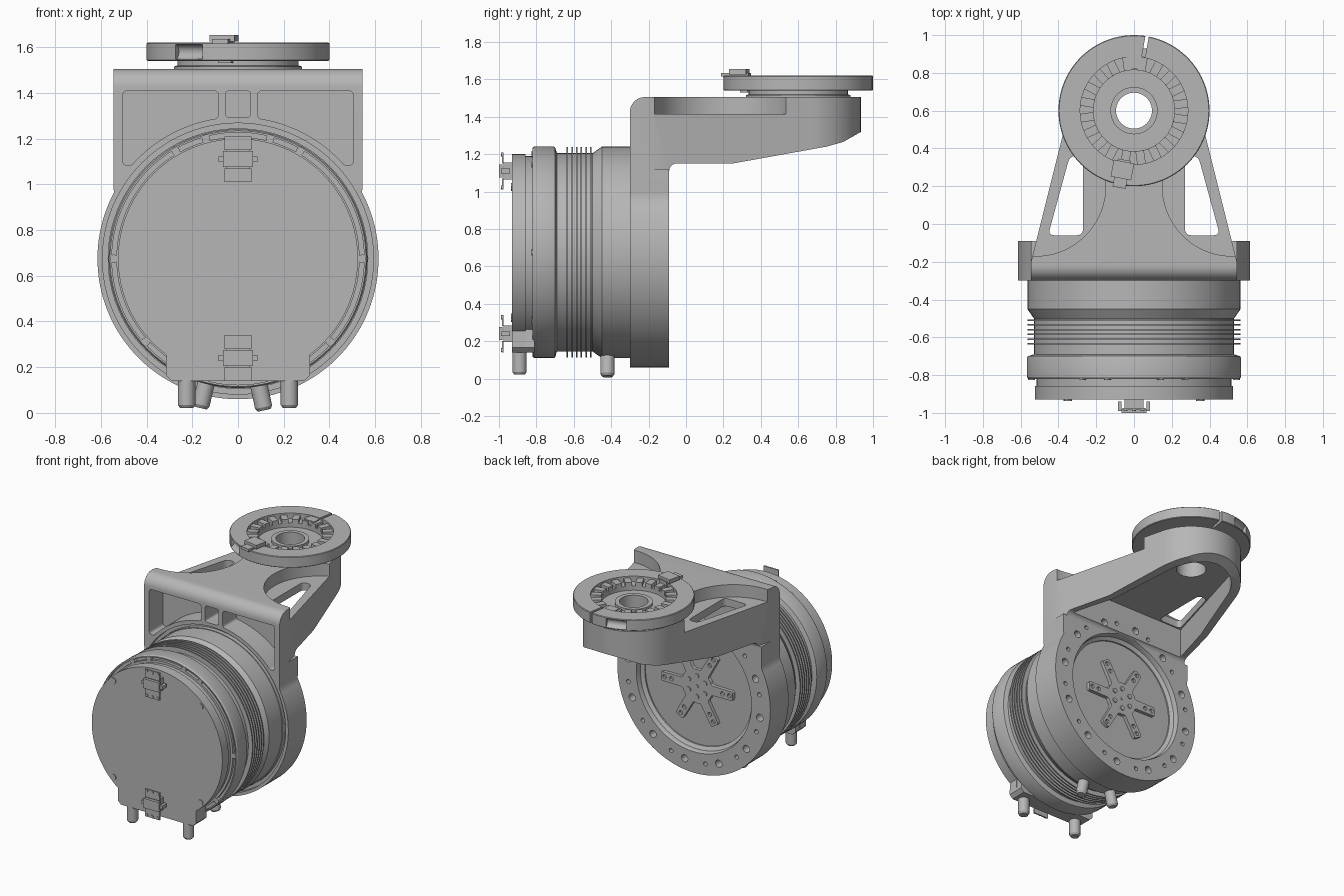
import bpy, bmesh
from math import sin, cos, radians, pi
from mathutils import Matrix, Vector

if "Cube" in bpy.data.objects:
    bpy.data.objects.remove(bpy.data.objects["Cube"])

grey = bpy.data.materials.new("machined grey")
grey.use_nodes = True
grey.diffuse_color = (0.47, 0.47, 0.47, 1)
grey.node_tree.nodes["Principled BSDF"].inputs["Base Color"].default_value = grey.diffuse_color

CZ = 0.675   # drum axis height
PY = 0.6     # pivot ring axis


def finish(name, bm):
    bmesh.ops.recalc_face_normals(bm, faces=bm.faces)
    me = bpy.data.meshes.new(name)
    bm.to_mesh(me)
    bm.free()
    me.materials.append(grey)
    ob = bpy.data.objects.new(name, me)
    bpy.context.collection.objects.link(ob)
    return ob


def prism(name, pts, lo, hi, plane):
    """Extrude a 2D outline; plane is 'xy', 'xz' or 'yz'."""
    place = {"xy": lambda a, b, c: (a, b, c), "xz": lambda a, b, c: (a, c, b),
             "yz": lambda a, b, c: (c, a, b)}[plane]
    bm = bmesh.new()
    low = [bm.verts.new(place(a, b, lo)) for a, b in pts]
    high = [bm.verts.new(place(a, b, hi)) for a, b in pts]
    bm.faces.new(low)
    bm.faces.new(high)
    n = len(pts)
    for i in range(n):
        j = (i + 1) % n
        bm.faces.new((low[i], low[j], high[j], high[i]))
    return finish(name, bm)


def lathe(name, profile, axis, loop=False, seg=96):
    """Turn (radius, position) pairs about the drum axis 'y' or the pivot axis 'z'."""
    bm = bmesh.new()
    rings = []
    for r, h in profile:
        ring = []
        for k in range(seg):
            u, v = r * cos(2 * pi * k / seg), r * sin(2 * pi * k / seg)
            ring.append(bm.verts.new((u, h, CZ + v) if axis == "y" else (u, PY + v, h)))
        rings.append(ring)
    pairs = list(zip(rings, rings[1:])) + ([(rings[-1], rings[0])] if loop else [])
    for a, b in pairs:
        for k in range(seg):
            j = (k + 1) % seg
            bm.faces.new((a[k], a[j], b[j], b[k]))
    if not loop:
        bm.faces.new(rings[0])
        bm.faces.new(rings[-1])
    return finish(name, bm)


def rods(name, specs, seg=24, tip=1.0):
    """Cylinders given as (start, end, radius)."""
    bm = bmesh.new()
    for a, b, r in specs:
        a, b = Vector(a), Vector(b)
        turn = (b - a).to_track_quat("Z", "Y").to_matrix().to_4x4()
        bmesh.ops.create_cone(bm, cap_ends=True, segments=seg, radius1=r, radius2=r * tip,
                              depth=(b - a).length, matrix=Matrix.Translation((a + b) / 2) @ turn)
    return finish(name, bm)


def boxes(name, specs):
    """Boxes given as (centre, size, turn about z, turn centre)."""
    bm = bmesh.new()
    for c, s, ang in specs:
        m = Matrix.Translation((0, PY, 0)) @ Matrix.Rotation(ang, 4, "Z") if ang is not None else Matrix()
        bmesh.ops.create_cube(bm, size=1, matrix=m @ Matrix.Translation(c) @ Matrix.Diagonal((*s, 1)))
    return finish(name, bm)


def combine(ob, other, op="DIFFERENCE"):
    mod = ob.modifiers.new("cut", "BOOLEAN")
    mod.object, mod.operation, mod.solver = other, op, "EXACT"
    bpy.context.view_layer.objects.active = ob
    bpy.ops.object.modifier_apply(modifier=mod.name)
    bpy.data.objects.remove(other)


def arc(cx, cy, r, a0, a1, n=24):
    return [(cx + r * cos(radians(a0 + (a1 - a0) * i / n)),
             cy + r * sin(radians(a0 + (a1 - a0) * i / n))) for i in range(n + 1)]


def rounded(pts, r, n=5):
    out = []
    for i, p in enumerate(pts):
        p = Vector(p)
        ends = []
        for q in (Vector(pts[i - 1]), Vector(pts[(i + 1) % len(pts)])):
            d = q - p
            ends.append(p + d.normalized() * min(r, d.length * 0.45))
        for k in range(n + 1):
            t = k / n
            out.append(tuple(ends[0] * (1 - t) ** 2 + p * 2 * t * (1 - t) + ends[1] * t * t))
    return out


def mirrored(pts):
    return [(-x, y) for x, y in pts]


def polar(r, deg, y):
    return (r * cos(radians(deg)), y, CZ + r * sin(radians(deg)))


# Bracket: tapered arm joined to a round flange
bracket = prism("bracket", [(-.545, -.2), (-.545, -.3), (.545, -.3), (.545, -.2)]
                + arc(0, PY, .335, 13, 167, 40), 1.0, 1.6, "xy")
side = [(-.3, 1.08)] + arc(-.22, 1.425, .08, 180, 90, 10) + [
    (.96, 1.505), (.96, 1.33), (.92, 1.31), (.84, 1.265), (.75, 1.24), (.25, 1.15), (-.05, 1.15)] \
    + arc(-.05, 1.11, .04, 90, 180, 6) + [(-.09, 1.08)]
combine(bracket, prism("side_profile", side, -.7, .7, "yz"), "INTERSECT")
flange = prism("flange", [(.545, 1.12), (-.545, 1.12), (-.545, 1.0)]
               + arc(0, CZ, .615, 152, 388, 80) + [(.545, 1.0)], -.3, -.09, "xz")
combine(bracket, flange, "UNION")

# Hollow underside, pivot hole, flange bore and seal groove
combine(bracket, prism("cavity", [(-.47, -.07), (.47, -.07)] + arc(0, PY, .27, 13, 167, 30),
                       1.0, 1.36, "xy"))
combine(bracket, lathe("pivot_hole", [(.1, 1.2), (.1, 1.7)], "z"))
combine(bracket, lathe("bore", [(.455, -.4), (.455, -.115), (.475, -.05)], "y"))
combine(bracket, lathe("groove", [(.57, -.35), (.593, -.35), (.593, -.27), (.57, -.27)], "y", True))

# Stepped shelves, arm windows and front pockets on both sides
pocket = rounded([(-.505, 1.41), (-.085, 1.41)] + arc(0, CZ, .62, 98, 139, 16) + [(-.505, 1.085)], .025)
window = rounded([(.27, -.06), (.455, -.06), (.34, .36), (.27, .36)], .035)
for flip in (list, mirrored):
    combine(bracket, prism("shelf", flip(arc(.52, .2, .37, 0, 355, 71)), 1.415, 1.7, "xy"))
    combine(bracket, prism("window", flip(window), 1.0, 1.7, "xy"))
    combine(bracket, prism("pocket", flip(pocket), -.4, -.14, "xz"))
combine(bracket, prism("middle_pocket", rounded([(-.055, 1.41), (.055, 1.41), (.055, 1.292), (-.055, 1.292)], .02),
                       -.4, -.14, "xz"))
holes = []
for k in range(12):
    holes.append((polar(.535, k * 30 + 8, -.2), polar(.535, k * 30 + 8, 0), .026))
    holes.append((polar(.535, k * 30 + 20, -.2), polar(.535, k * 30 + 20, 0), .015))
combine(bracket, rods("flange_holes", holes))

# Motor drum with cooling fins and a grooved front ring
drum = [(.45, -.15), (.45, -.29), (.565, -.29), (.565, -.45), (.53, -.5)]
for k in range(6):
    y = -.505 - k * .025
    drum += [(.53, y), (.563, y), (.563, y - .008), (.53, y - .008)]
drum += [(.53, -.69), (.562, -.7), (.566, -.71), (.566, -.81), (.56, -.82), (.552, -.82),
         (.552, -.8), (.532, -.8), (.532, -.82), (.5, -.82)]
lathe("motor_drum", drum, "y")
lathe("rear_step_ring", [(.43, -.16), (.455, -.16), (.455, -.125), (.43, -.14)], "y", True)
rods("ring_screws", [(polar(.543, a, -.8), polar(.543, a, -.825), .018)
                     for a in (0, 60, 75, 105, 120, 180, 222, 318)])

# Star shaped hub plate on the back
star = []
for a in range(0, 360, 60):
    for r, d in ((.12, -17), (.29, -6.5), (.29, 6.5), (.12, 17), (.125, 30)):
        star.append((r * cos(radians(a + d)), CZ + r * sin(radians(a + d))))
hub_star = prism("hub_star", rounded(star, .015, 3), -.155, -.125, "xz")
combine(hub_star, rods("star_holes", [(polar(r, a, -.142), polar(r, a, -.1), .015)
                                      for a in range(0, 360, 60) for r in (.26, .205)]))
rods("hub_screws", [(polar(.075, a, -.13), polar(.075, a, -.118), .017) for a in range(30, 390, 60)]
     + [((0, -.13, CZ), (0, -.12, CZ), .012)])

# Front cover with a square foot
for name, r, y0, y1 in (("cover_front", .525, -.93, -.858), ("cover_back", .515, -.858, -.81)):
    a = 53.2
    prism(name, arc(0, CZ, r, a - 106.5, 180 + 106.5 - a, 90)
          + [(-.315, .165), (-.29, .14), (.29, .14), (.315, .165)], y0, y1, "xz")
rods("cover_screws", [((sx * .35, -.92, z), (sx * .35, -.936, z), .022)
                      for sx in (-1, 1) for z in (.325, 1.025)], 12)

# Cover latches
for name, z in (("upper_latch", 1.11), ("lower_latch", .24)):
    parts = [((0, -.95, z), (.1, .05, .09), None), ((0, -.99, z), (.13, .02, .07), None)]
    for s in (-1, 1):
        parts.append(((0, -.98, z + s * .07), (.12, .01, .06), None))
        parts.append(((s * .075, -.965, z), (.02, .05, .025), None))
    boxes(name, parts)
    rods(name + "_rivets", [((x, -.98, z + s * .088), (x, -.99, z + s * .088), .011)
                            for x in (-.045, 0, .045) for s in (-1, 1)], 12)

# Cable glands below
for name, top, low in (("gland_front_right", (-.225, -.89, .16), (-.225, -.89, .035)),
                       ("gland_front_left", (.225, -.89, .16), (.225, -.89, .035)),
                       ("gland_rear_right", (-.135, -.42, .15), (-.162, -.42, .035)),
                       ("gland_rear_left", (.085, -.42, .15), (.112, -.42, .025))):
    rods(name, [(top, low, .038)])
    step = (Vector(low) - Vector(top)).normalized() * .014
    rods(name + "_tip", [(low, Vector(low) + step, .038)], tip=.75)

# Pivot ring with a split and two clamp screw recesses
ring = lathe("pivot_ring", [(.095, 1.49), (.28, 1.49), (.28, 1.515), (.265, 1.52), (.265, 1.54), (.396, 1.54),
                            (.4, 1.544), (.4, 1.616), (.396, 1.62), (.285, 1.62), (.285, 1.58), (.215, 1.58),
                            (.215, 1.55), (.125, 1.55), (.125, 1.57), (.095, 1.57)], "z", True)
combine(ring, boxes("split", [((.35, 0, 1.6), (.12, .018, .2), radians(80))]))
recess = []
for a in (237, 108):
    t = Vector((-sin(radians(a)), cos(radians(a)), 0)) * .07
    c = Vector((.4 * cos(radians(a)), PY + .4 * sin(radians(a)), 1.58))
    recess.append((c - t, c + t, .033))
combine(ring, rods("recesses", recess))
boxes("ring_teeth", [((.25, 0, 1.59), (.071, .045, .035), radians(k * 18 + 8)) for k in range(20)])
boxes("ring_clamp", [((.34, 0, 1.625), (.15, .07, .02), radians(259)),
                     ((.32, 0, 1.64), (.09, .11, .028), radians(259)),
                     ((.29, 0, 1.58), (.04, .06, .1), radians(259)),
                     ((.255, 0, 1.6), (.07, .08, .03), radians(90))])

# Smooth curved walls, keep hard edges
for ob in bpy.context.collection.objects:
    if ob.type == "MESH" and grey.name in ob.data.materials:
        bpy.ops.object.select_all(action="DESELECT")
        ob.select_set(True)
        bpy.context.view_layer.objects.active = ob
        bpy.ops.object.shade_smooth_by_angle(angle=radians(30))
